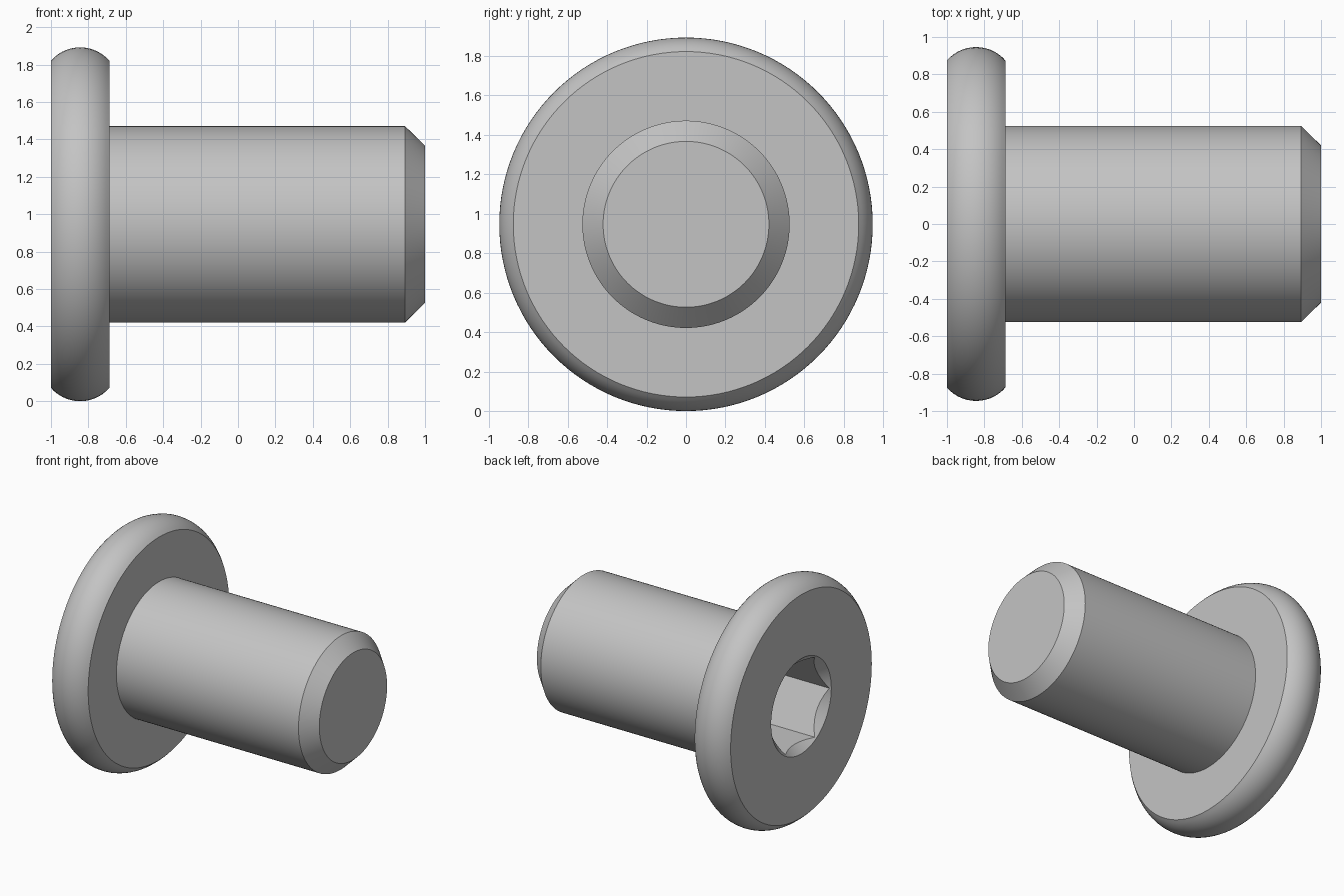
import bpy
import bmesh
from math import sin, cos, asin, pi, radians

if "Cube" in bpy.data.objects:
    bpy.data.objects.remove(bpy.data.objects["Cube"], do_unlink=True)

HEAD_R = 0.946          # widest radius of the head, also the axis height
RIM_R = 0.875           # radius of the flat head faces
X0, X1 = -1.0, -0.688   # outer and inner head faces

steel = bpy.data.materials.new("plain grey steel")
steel.use_nodes = True
grey = (0.55, 0.55, 0.55, 1.0)
steel.diffuse_color = grey
steel.node_tree.nodes["Principled BSDF"].inputs["Base Color"].default_value = grey


def lathe(name, profile, sides):
    """Turn (x, radius) points round the x axis and cap both ends."""
    bm = bmesh.new()
    rings = []
    for x, r in profile:
        rings.append([bm.verts.new((x, r * cos(2 * pi * i / sides),
                                    HEAD_R + r * sin(2 * pi * i / sides)))
                      for i in range(sides)])
    for a, b in zip(rings, rings[1:]):
        for i in range(sides):
            j = (i + 1) % sides
            bm.faces.new((a[i], a[j], b[j], b[i]))
    bm.faces.new(rings[0])
    bm.faces.new(rings[-1])
    bmesh.ops.recalc_face_normals(bm, faces=bm.faces)
    mesh = bpy.data.meshes.new(name)
    bm.to_mesh(mesh)
    bm.free()
    mesh.materials.append(steel)
    obj = bpy.data.objects.new(name, mesh)
    bpy.context.collection.objects.link(obj)
    return obj


# Rounded head rim: a circular arc between the two flat faces
half = (X1 - X0) / 2
sag = HEAD_R - RIM_R
arc_r = (half ** 2 + sag ** 2) / (2 * sag)
sweep = asin(half / arc_r)
STEPS = 14
rim = []
for k in range(STEPS + 1):
    t = sweep * (2 * k / STEPS - 1)
    rim.append(((X0 + X1) / 2 + arc_r * sin(t), HEAD_R - arc_r + arc_r * cos(t)))

# Head, shank and chamfered tip in one turned body
shank = [(X1, 0.525), (0.893, 0.525), (1.0, 0.42)]
bolt = lathe("flat_head_bolt", rim + shank, 128)

# Hexagonal socket with a conical lead-in
cutters = [
    lathe("socket_hex_cutter", [(-1.1, 0.363), (-0.5, 0.363)], 6),
    lathe("socket_lead_in_cutter", [(-1.05, 0.423), (-0.91, 0.283)], 96),
]
for cutter in cutters:
    cutter.hide_render = True
    mod = bolt.modifiers.new(cutter.name, 'BOOLEAN')
    mod.operation = 'DIFFERENCE'
    mod.solver = 'EXACT'
    mod.object = cutter

# Bake the cuts and drop the cutters
graph = bpy.context.evaluated_depsgraph_get()
cut_mesh = bpy.data.meshes.new_from_object(bolt.evaluated_get(graph))
bolt.modifiers.clear()
bolt.data = cut_mesh
for cutter in cutters:
    bpy.data.objects.remove(cutter, do_unlink=True)

# Smooth turned surfaces, crisp edges
bpy.ops.object.select_all(action='DESELECT')
bolt.select_set(True)
bpy.context.view_layer.objects.active = bolt
bpy.ops.object.shade_smooth_by_angle(angle=radians(30))
